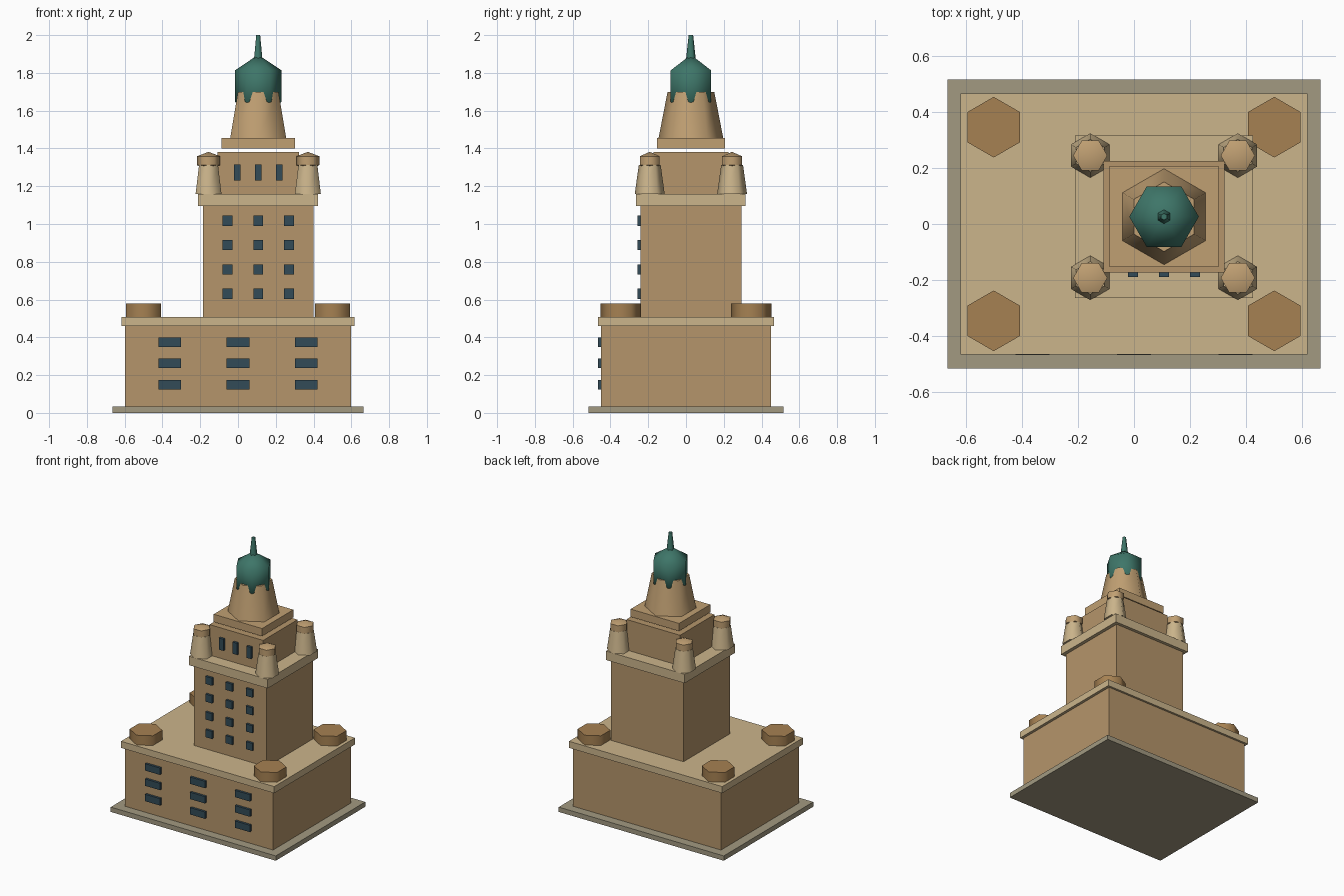
import bpy, bmesh, math

if "Cube" in bpy.data.objects:
    bpy.data.objects.remove(bpy.data.objects["Cube"])

def mat(name, c):
    m = bpy.data.materials.new(name)
    m.diffuse_color = (*c, 1)
    m.use_nodes = True
    m.node_tree.nodes["Principled BSDF"].inputs["Base Color"].default_value = m.diffuse_color
    return m

STONE = mat("stone", (.46, .30, .145))
TRIM = mat("trim", (.60, .46, .26))
PAVING = mat("paving", (.36, .32, .22))
GLASS = mat("glass", (.032, .07, .095))
COPPER = mat("copper", (.048, .18, .14))
DRUM = mat("drum_stone", (.38, .22, .085))
UPPER = mat("upper_stone", (.53, .35, .17))

def finish(name, bm, m):
    bmesh.ops.recalc_face_normals(bm, faces=bm.faces)
    me = bpy.data.meshes.new(name)
    bm.to_mesh(me)
    bm.free()
    ob = bpy.data.objects.new(name, me)
    bpy.context.collection.objects.link(ob)
    me.materials.append(m)
    return ob

def box(name, cx, cy, sx, sy, z0, z1, m):
    bm = bmesh.new()
    bmesh.ops.create_cube(bm, size=1)
    for v in bm.verts:
        v.co = (cx + v.co.x * sx, cy + v.co.y * sy, z0 + (v.co.z + .5) * (z1 - z0))
    return finish(name, bm, m)

def hexa(name, cx, cy, profile, m, phase=90):
    """Six-sided smooth solid through (radius, z) profile; radius 0 makes a tip."""
    bm = bmesh.new()
    rings = []
    for r, z in profile:
        n = 6 if r else 1
        rings.append([bm.verts.new((cx + r * math.cos(math.radians(phase + 60 * i)),
                                    cy + r * math.sin(math.radians(phase + 60 * i)), z))
                      for i in range(n)])
    for a, b in zip(rings, rings[1:]):
        for i in range(6):
            j = (i + 1) % 6
            loop = [a[i % len(a)], a[j % len(a)], b[j % len(b)], b[i % len(b)]]
            bm.faces.new(list(dict.fromkeys(loop)))
    for ring in (rings[0], rings[-1]):
        if len(ring) == 6:
            bm.faces.new(ring)
    ob = finish(name, bm, m)
    bpy.ops.object.select_all(action='DESELECT')
    ob.select_set(True)
    bpy.context.view_layer.objects.active = ob
    bpy.ops.object.shade_smooth_by_angle(angle=math.radians(65))
    return ob

def dome(name, cx, cy, r, zc, rz, m):
    hexa(name, cx, cy, [(0, zc - rz), (r, zc - rz / 2), (r, zc + rz / 2), (0, zc + rz)], m, 0)

def windows(name, xs, zs, y, w, h):
    for x in xs:
        for z in zs:
            box(name, x, y, w, .02, z - h / 2, z + h / 2, GLASS)

TX, TY = .107, .026   # tower axis

# Podium
box("paving_slab", 0, 0, 1.33, 1.03, 0, .035, PAVING)
box("podium", 0, 0, 1.195, .90, .035, .46, STONE)
box("podium_cornice", 0, 0, 1.235, .93, .46, .508, TRIM)
windows("podium_window", (-.362, 0, .362), (.15, .262, .373), -.457, .12, .05)
for sx in (-1, 1):
    for sy in (-1, 1):
        hexa("corner_drum", .5 * sx, .345 * sy, [(.108, .50), (.108, .579)], DRUM)

# Tower shaft
box("tower", TX, TY, .585, .535, .508, 1.095, STONE)
box("tower_cornice", TX, TY, .635, .58, 1.095, 1.16, TRIM)
windows("tower_window", (TX - .163, TX, TX + .163), (.63, .759, .889, 1.018), -.248, .052, .055)

# Corner turrets with caps
for sx in (-1, 1):
    for sy in (-1, 1):
        x, y = TX + .263 * sx, TY + .218 * sy
        hexa("turret", x, y, [(.079, 1.16), (.058, 1.312)], TRIM)
        dome("turret_cap", x, y, .061, 1.335, .047, UPPER)

# Upper stage
box("upper_stage", TX, TY, .432, .396, 1.16, 1.382, STONE)
windows("upper_window", (TX - .111, TX, TX + .111), (1.272,), -.179, .036, .085)
box("upper_cornice", TX, TY, .39, .36, 1.40, 1.456, UPPER)

# Crown
hexa("lantern", TX, TY, [(.171, 1.456), (.124, 1.698)], UPPER)
dome("copper_dome", TX, TY, .124, 1.73, .166, COPPER)
hexa("spire", TX, TY, [(.027, 1.86), (.012, 2.0)], COPPER)
